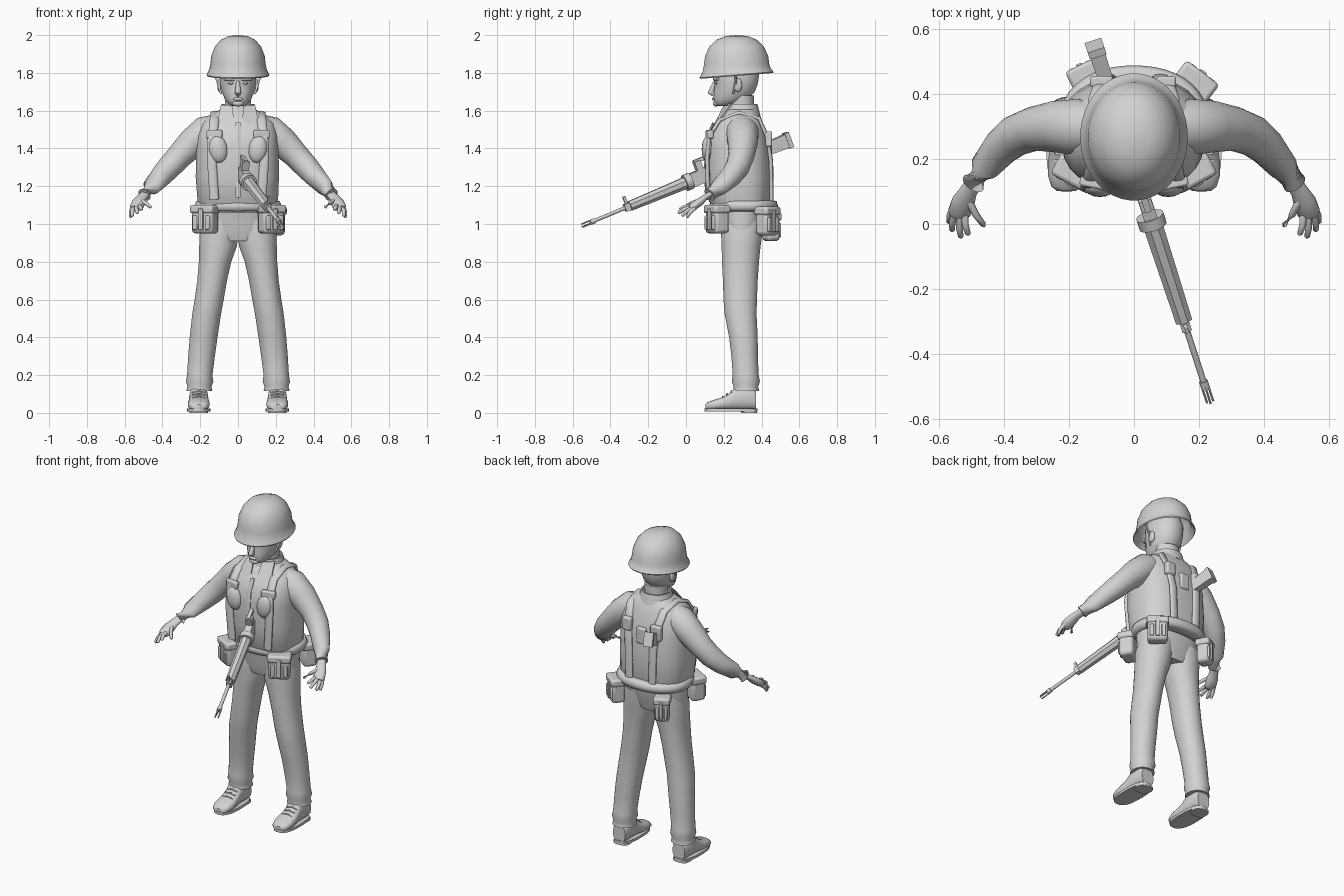
import bpy, bmesh, math
from mathutils import Vector, Matrix

mat = bpy.data.materials.new("plain grey")
mat.diffuse_color = (0.65, 0.65, 0.65, 1)


def finish(name, bm, angle=40, bevel=0):
    bmesh.ops.recalc_face_normals(bm, faces=bm.faces)
    me = bpy.data.meshes.new(name)
    bm.to_mesh(me)
    bm.free()
    ob = bpy.data.objects.new(name, me)
    bpy.context.collection.objects.link(ob)
    me.materials.append(mat)
    bpy.ops.object.select_all(action='DESELECT')
    bpy.context.view_layer.objects.active = ob
    ob.select_set(True)
    if bevel:
        m = ob.modifiers.new("bevel", 'BEVEL')
        m.width, m.segments = bevel, 2
    bpy.ops.object.shade_smooth_by_angle(angle=math.radians(angle))
    return ob


def loft(name, rings, angle=40, caps=True, close=False):
    bm = bmesh.new()
    vs = [[bm.verts.new(p) for p in r] for r in rings]
    n = len(vs[0])
    pairs = list(zip(vs, vs[1:])) + ([(vs[-1], vs[0])] if close else [])
    for a, b in pairs:
        for i in range(n):
            bm.faces.new((a[i], a[(i + 1) % n], b[(i + 1) % n], b[i]))
    if caps and not close:
        bm.faces.new(vs[0])
        bm.faces.new(vs[-1])
    return finish(name, bm, angle)


def oval(c, u, v, n=24, e=2.0):
    """Superellipse ring around c with half-axis vectors u and v."""
    out = []
    for i in range(n):
        a = 2 * math.pi * (i + 0.5) / n
        f = lambda t: math.copysign(abs(t) ** (2 / e), t)
        out.append(Vector(c) + Vector(u) * f(math.cos(a)) + Vector(v) * f(math.sin(a)))
    return out


def column(name, rows, e=2.3, n=28):
    """Horizontal sections: z, x0, x1, y0, y1."""
    return loft(name, [oval(((a + b) / 2, (c + d) / 2, z), ((b - a) / 2, 0, 0), (0, (d - c) / 2, 0), n, e)
                       for z, a, b, c, d in rows])


def tube(name, pts, n=12, flat=1.0):
    """Round section swept along points x, y, z, radius."""
    P = [Vector(p[:3]) for p in pts]
    rings = []
    for i, p in enumerate(P):
        d = (P[min(i + 1, len(P) - 1)] - P[max(i - 1, 0)]).normalized()
        ref = Vector((1, 0, 0)) if abs(d.x) < 0.5 else Vector((0, 1, 0))
        u = (ref - d * ref.dot(d)).normalized()
        rings.append(oval(p, u * pts[i][3], d.cross(u) * pts[i][3] * flat, n))
    return loft(name, rings, 60)


def ball(name, c, r, rot=0):
    bm = bmesh.new()
    bmesh.ops.create_uvsphere(bm, u_segments=16, v_segments=10, radius=1)
    bm.transform(Matrix.Translation(c) @ Matrix.Rotation(rot, 4, 'Y') @ Matrix.Diagonal((*r, 1)))
    return finish(name, bm)


def block(name, c, size, yaw=0, bevel=0.01):
    bm = bmesh.new()
    bmesh.ops.create_cube(bm, size=1)
    bm.transform(Matrix.Translation(c) @ Matrix.Rotation(yaw, 4, 'Z') @ Matrix.Diagonal((*size, 1)))
    return finish(name, bm, 35, bevel)


# Helmet: hollow shell with a flared rim, tilted down at the front
prof = [(.004, 2.0), (.05, 1.995), (.09, 1.976), (.122, 1.94), (.142, 1.89), (.147, 1.845), (.153, 1.815),
        (.166, 1.79), (.163, 1.784), (.142, 1.815), (.135, 1.88), (.09, 1.95), (.004, 1.98)]
helmet = loft("helmet", [oval((0, .268, z), (r, 0, 0), (0, r * 1.18, 0), 40) for r, z in prof], 50)
for v in helmet.data.vertices:
    if v.co.z < 1.85:
        v.co.z += (v.co.y - .268) * .08 * min(1, (1.85 - v.co.z) / .05)

# Head and neck
column("head", [(1.625, -.03, .03, .165, .23), (1.635, -.05, .05, .15, .27), (1.66, -.07, .07, .145, .33),
                (1.70, -.087, .087, .148, .365), (1.74, -.095, .095, .152, .38), (1.765, -.097, .097, .146, .385),
                (1.82, -.098, .098, .148, .39), (1.89, -.08, .08, .17, .36)], 2.1)
column("neck", [(1.53, -.075, .075, .225, .37), (1.6, -.066, .066, .232, .36), (1.68, -.07, .07, .23, .36)], 2)
tube("nose", [(0, .155, 1.755, .009), (0, .14, 1.72, .013), (0, .132, 1.697, .018), (0, .148, 1.685, .012)])
ball("lips", (0, .147, 1.662), (.027, .009, .009))
ball("chin", (0, .16, 1.638), (.03, .018, .016))

# Shirt and vest body
column("torso", [(1.06, -.195, .195, .16, .43), (1.12, -.215, .213, .12, .45), (1.25, -.225, .218, .105, .452),
                 (1.4, -.222, .216, .105, .445), (1.47, -.215, .212, .115, .43), (1.53, -.195, .195, .15, .41),
                 (1.57, -.155, .155, .18, .395), (1.6, -.105, .105, .21, .375), (1.62, -.07, .07, .23, .36)], 2.6)

# Shirt collar
loft("collar", [oval((0, .295, z), (r, 0, 0), (0, r * .95, 0), 28)
                for r, z in ((.105, 1.575), (.088, 1.635), (.08, 1.635), (.08, 1.58))], close=True)

# Trousers
column("hips", [(.91, -.13, .13, .2, .385), (.96, -.2, .2, .185, .4), (1.02, -.2, .2, .18, .415),
                (1.08, -.2, .2, .165, .425)])
leg = [(1.02, -.01, .19, .19, .41), (.95, -.005, .203, .185, .405), (.88, .006, .206, .188, .395),
       (.8, .035, .208, .19, .387), (.7, .058, .216, .195, .38), (.6, .075, .23, .198, .376),
       (.52, .09, .243, .205, .374), (.4, .108, .256, .228, .38), (.3, .122, .264, .24, .381),
       (.2, .135, .27, .247, .385), (.165, .13, .276, .242, .392), (.14, .14, .268, .252, .382),
       (.115, .135, .274, .248, .388)]
for s, side in ((1, "right"), (-1, "left")):
    flip = lambda rows: [(z, min(s * a, s * b), max(s * a, s * b), c, d) for z, a, b, c, d in rows]
    column("trouser_leg_" + side, flip(leg), 2.1)

    # Boots with sole and heel
    cx = s * .208
    boot = [(.102, .03, .045), (.115, .047, .058), (.15, .058, .07), (.19, .058, .082), (.23, .052, .105),
            (.265, .05, .14), (.35, .05, .14), (.37, .042, .12)]
    loft("boot_" + side, [oval((cx, y, (.015 + t) / 2), (w, 0, 0), (0, 0, (t - .015) / 2), 16, 2.6)
                          for y, w, t in boot])
    column("boot_sole_" + side, [(z, cx - .062, cx + .062, .098, .378) for z in (.008, .024)], 2.6)
    column("boot_heel_" + side, [(z, cx - .05, cx + .05, .29, .376) for z in (0, .015)], 3)
    for k in range(3):
        y = .195 + k * .022
        tube("boot_lace_" + side, [(cx + f * .035, y, .087 + k * .014 - abs(f) * .008, .005)
                                   for f in (-1, 0, 1)], 6)

    # Sleeve
    tube("sleeve_" + side, [(s * x, y, z, r) for x, y, z, r in (
        (.10, .295, 1.51, .075), (.17, .298, 1.485, .088), (.24, .30, 1.43, .08), (.31, .293, 1.36, .068),
        (.365, .272, 1.30, .064), (.41, .235, 1.25, .057), (.46, .175, 1.195, .046), (.495, .125, 1.155, .037))], 18)

    # Hand with four fingers and a thumb
    tube("palm_" + side, [(s * x, y, z, r) for x, y, z, r in (
        (.485, .14, 1.165, .026), (.51, .10, 1.14, .028), (.525, .07, 1.115, .036),
        (.538, .035, 1.09, .036), (.541, .022, 1.083, .026))], 12, .6)
    fingers = (((.556, .045, 1.085), (.57, .004, 1.035)), ((.55, .035, 1.085), (.561, -.022, 1.042)),
               ((.536, .03, 1.09), (.533, -.043, 1.058)), ((.522, .035, 1.095), (.51, -.035, 1.078)),
               ((.512, .075, 1.125), (.46, -.008, 1.088)))
    for a, b in fingers:
        a, b = Vector(a), Vector(b)
        m = a.lerp(b, .55) + Vector((.004, 0, .006))
        tube("finger_" + side, [(s * p.x, p.y, p.z, r) for p, r in
                                ((a, .013), (m, .011), (a.lerp(b, .93), .009), (b, .004))], 8)

    # Harness, chest gear and collar flap
    tube("harness_strap_" + side, [(s * x, y, z, .026) for x, y, z in (
        (.125, .118, 1.13), (.14, .112, 1.35), (.135, .122, 1.46), (.125, .178, 1.55), (.12, .28, 1.588),
        (.115, .385, 1.56), (.10, .43, 1.46), (.085, .45, 1.33), (.08, .452, 1.12))], 10, .45)
    ball("chest_gear_" + side, (s * .105, .115, 1.395), (.05, .032, .072), s * .15)
    block("strap_flap_" + side, (s * .125, .125, 1.475), (.085, .03, .045), s * .2, .008)
    bm = bmesh.new()
    for off in (0, .008):
        bm.faces.new([bm.verts.new((s * x, y + off, z)) for x, y, z in (
            (.03, .198, 1.625), (.09, .235, 1.63), (.105, .185, 1.565), (.06, .148, 1.525), (.022, .16, 1.55))])
    bmesh.ops.bridge_loops(bm, edges=bm.edges[:])
    finish("collar_flap_" + side, bm)

    # Brow, ear, eye and chin strap
    tube("brow_" + side, [(s * x, y, 1.768, .008) for x, y in ((.018, .15), (.045, .152), (.07, .168))], 8)
    ball("eye_" + side, (s * .038, .158, 1.746), (.014, .009, .007))
    ball("ear_" + side, (s * .098, .275, 1.735), (.012, .022, .036))
    tube("helmet_strap_" + side, [(s * .13, .26, 1.81, .006), (s * .108, .265, 1.75, .006),
                                  (s * .09, .25, 1.69, .006)], 6)

# Shirt buttons placket
tube("shirt_placket", [(0, .145, 1.535, .014), (0, .108, 1.45, .014), (0, .102, 1.3, .014),
                       (0, .108, 1.14, .014)], 8, .5)

# Padded belt
loft("belt", [oval((0, .305, z), (r, 0, 0), (0, r * .79, 0), 40, 2.2) for r, z in (
    (.2, 1.065), (.222, 1.07), (.232, 1.095), (.222, 1.12), (.2, 1.125))], 60)

# Belt pouches with lids, straps and side pockets
for name, x, y, z, w, d, h, yaw in (
        ("front_pouch_left", -.175, .165, 1.025, .125, .085, .15, -.5),
        ("front_pouch_right", .175, .165, 1.025, .125, .085, .15, .5),
        ("back_pouch_left", -.15, .45, .985, .085, .075, .15, math.pi + .45),
        ("back_pouch_right", .185, .43, 1.015, .115, .08, .15, math.pi - .65)):
    block(name, (x, y, z), (w, d, h), yaw, .018)
    f = Vector((math.sin(yaw), -math.cos(yaw), 0))
    r = Vector((math.cos(yaw), math.sin(yaw), 0))
    c = Vector((x, y, z))
    block(name + "_lid", c + Vector((0, 0, h * .36)), (w + .012, d + .012, h * .3), yaw, .012)
    block(name + "_strap", c + f * (d / 2 + .004), (w * .22, .014, h * .75), yaw, .004)
    for s in (-1, 1):
        block(name + "_rib", c + f * d / 2 + r * s * w * .3 - Vector((0, 0, h * .12)),
              (w * .22, .014, h * .5), yaw, .005)

# Back panel pads
for x, z, w, h in ((-.1, 1.44, .07, .09), (.1, 1.45, .06, .08), (0, 1.4, .06, .1)):
    block("back_pad", (x, .438, z), (w, .035, h), 0, .008)

# Rifle slung through the harness, laid along one axis from muzzle to butt
muzzle, butt = Vector((.235, -.55, .99)), Vector((-.12, .545, 1.445))
axis = (butt - muzzle).normalized()
across = axis.cross(Vector((0, 0, 1))).normalized()
above = across.cross(axis)


def gun(name, t0, t1, w, h, n=4, up=0, out=0, w1=None, h1=None):
    k = math.sqrt(2) if n == 4 else 1
    rings = [oval(muzzle + axis * t + above * up + across * out, across * a / 2 * k, above * b / 2 * k, n)
             for t, a, b in ((t0, w, h), (t1, w1 or w, h1 or h))]
    return loft("rifle_" + name, rings, 35)


gun("barrel", .06, .32, .02, .02, 12)
gun("muzzle_collar", .05, .075, .028, .028, 12)
for o, u in ((-.01, -.006), (.01, -.006), (0, .01)):
    gun("muzzle_prong", 0, .06, .008, .008, 6, u, o)
gun("front_sight_base", .255, .295, .03, .04)
gun("front_sight_post", .265, .28, .012, .05, 4, .035)
gun("handguard", .285, .625, .056, .056, 8, w1=.066, h1=.068)
gun("handguard_ring", .615, .65, .088, .09, 16)
gun("receiver", .65, .9, .042, .075)
gun("carry_handle", .7, .8, .02, .02, 4, .085)
gun("rear_sight", .7, .735, .04, .06, 4, .055)
gun("stock", .9, 1.225, .04, .055, w1=.048, h1=.075)
gun("butt_plate", 1.22, 1.244, .054, .085)
